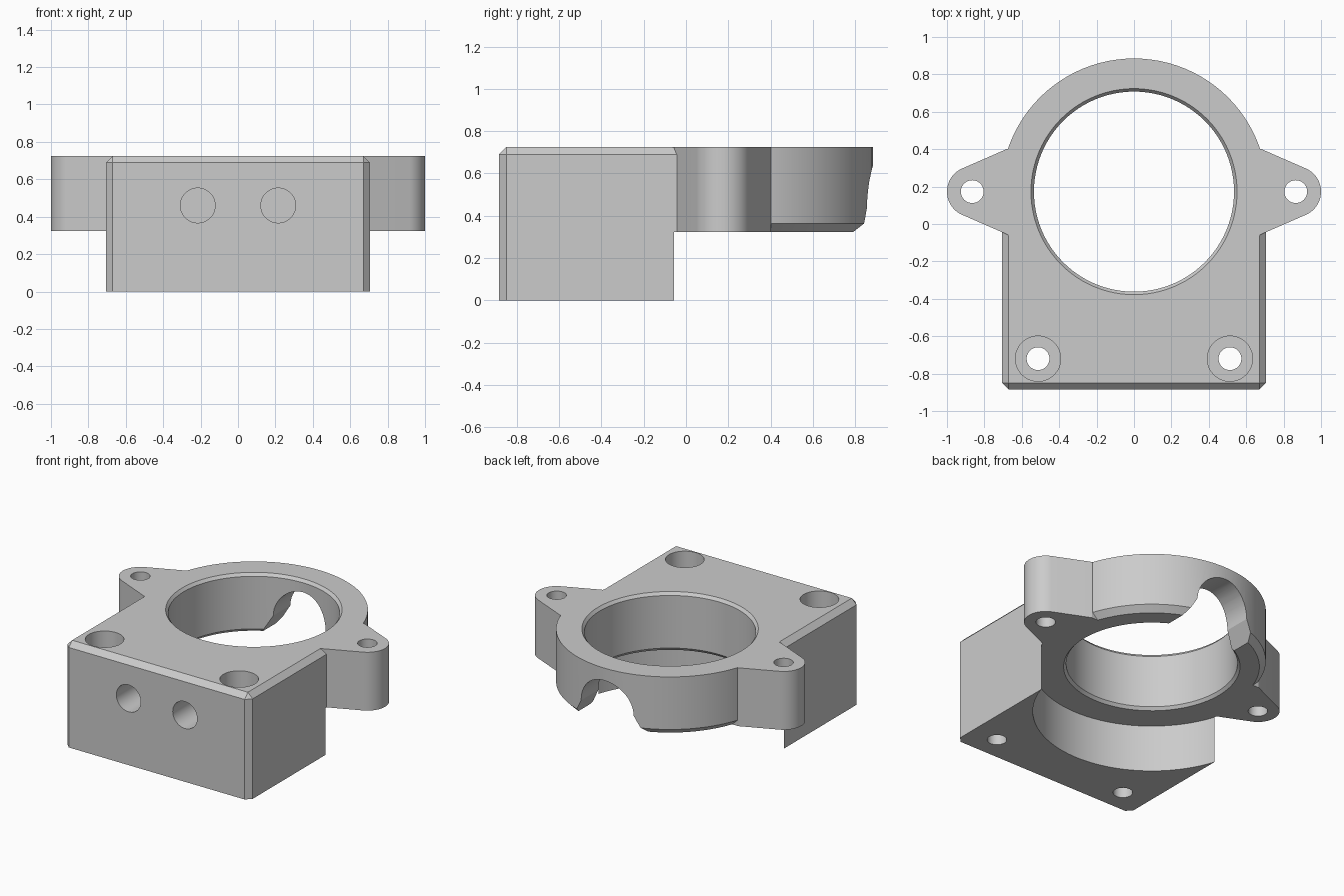
import bpy, bmesh
from math import sin, cos, pi, radians
from mathutils import Matrix

cube = bpy.data.objects.get("Cube")
if cube:
    bpy.data.objects.remove(cube, do_unlink=True)

TOP, RING_BASE = 0.725, 0.323      # heights of the ring
CY = 0.173                         # y of the ring axis
FRONT, HALF, CHAMFER = -0.885, 0.706, 0.036


def make_object(name, bm):
    bmesh.ops.recalc_face_normals(bm, faces=bm.faces)
    mesh = bpy.data.meshes.new(name)
    bm.to_mesh(mesh)
    bm.free()
    obj = bpy.data.objects.new(name, mesh)
    bpy.context.collection.objects.link(obj)
    return obj


def prism(name, points, low, high, along_y=False):
    """Extrude a 2D outline along z, or an x-z outline along y."""
    bm = bmesh.new()
    place = (lambda p, h: (p[0], h, p[1])) if along_y else (lambda p, h: (p[0], p[1], h))
    face = bm.faces.new([bm.verts.new(place(p, low)) for p in points])
    new = bmesh.ops.extrude_face_region(bm, geom=[face])["geom"]
    shift = (0, high - low, 0) if along_y else (0, 0, high - low)
    bmesh.ops.translate(bm, vec=shift, verts=[v for v in new if isinstance(v, bmesh.types.BMVert)])
    return make_object(name, bm)


def lathe(name, profile, x, y, steps=96):
    """Solid of revolution about a vertical axis from (radius, z) pairs."""
    bm = bmesh.new()
    rings = [[bm.verts.new((x + r * cos(2 * pi * i / steps), y + r * sin(2 * pi * i / steps), z))
              for i in range(steps)] for r, z in profile]
    for a, b in zip(rings, rings[1:]):
        for i in range(steps):
            j = (i + 1) % steps
            bm.faces.new((a[i], a[j], b[j], b[i]))
    bm.faces.new(rings[0])
    bm.faces.new(rings[-1])
    return make_object(name, bm)


def arc(cx, cy, r, start, end, steps):
    angles = [radians(start + (end - start) * i / steps) for i in range(steps + 1)]
    return [(cx + r * cos(a), cy + r * sin(a)) for a in angles]


def combine(target, other, operation):
    mod = target.modifiers.new(operation, "BOOLEAN")
    mod.operation, mod.solver, mod.object = operation, "EXACT", other
    bpy.ops.object.select_all(action="DESELECT")
    bpy.context.view_layer.objects.active = target
    target.select_set(True)
    bpy.ops.object.modifier_apply(modifier=mod.name)
    bpy.data.objects.remove(other, do_unlink=True)


# Block with chamfered top and front corner edges
bm = bmesh.new()
bmesh.ops.create_cube(bm, size=1, matrix=Matrix.Translation((0, (FRONT + CY) / 2, TOP / 2))
                      @ Matrix.Diagonal((2 * HALF, CY - FRONT, TOP, 1)))


def is_chamfered(edge):
    a, b = (v.co for v in edge.verts)
    mid = (a + b) / 2
    at_top, at_front, at_side = mid.z > TOP - 0.01, mid.y < FRONT + 0.01, abs(mid.x) > HALF - 0.01
    return at_top + at_front + at_side == 2 and mid.y < CY - 0.01 and mid.z > 0.01


bmesh.ops.bevel(bm, geom=[e for e in bm.edges if is_chamfered(e)],
                offset=CHAMFER, segments=1, affect="EDGES")
body = make_object("bearing_mount", bm)

# Round clearance under the ring
combine(body, lathe("clearance_cutter", [(0.743, -0.1), (0.743, RING_BASE)], 0, CY), "DIFFERENCE")

# Ring with a chamfered lower edge
ring = [(0.672, RING_BASE), (0.712, RING_BASE + 0.04), (0.712, TOP)]
combine(body, lathe("ring", ring, 0, CY), "UNION")

# Both mounting ears as one plate
ear = [(0.68, CY - 0.228)] + arc(0.865, CY, 0.135, -66.4, 66.4, 24) + [(0.68, CY + 0.228)]
outline = ear + [(-x, y) for x, y in reversed(ear)]
combine(body, prism("ears", outline, RING_BASE, TOP), "UNION")

# Main bore, chamfered at both ends
bore = [(0.567, RING_BASE - 0.02), (0.535, RING_BASE + 0.02), (0.535, TOP - 0.02), (0.567, TOP + 0.02)]
combine(body, lathe("bore_cutter", bore, 0, CY), "DIFFERENCE")

# Arched notch with flared feet at the back
notch = arc(0, 0.44, 0.2, 0, 180, 24) + [(-0.29, 0.28), (0.29, 0.28)]
combine(body, prism("notch_cutter", notch, 0.55, 1.0, True), "DIFFERENCE")

# Ear holes, counterbored screw holes and blind front holes
for side in (-1, 1):
    ear_hole = [(0.061, 0.2), (0.061, 0.8)]
    screw_hole = [(0.061, -0.1), (0.061, 0.42), (0.121, 0.42), (0.121, 0.8)]
    combine(body, lathe("ear_hole_cutter", ear_hole, side * 0.865, CY, 40), "DIFFERENCE")
    combine(body, lathe("screw_hole_cutter", screw_hole, side * 0.513, -0.72, 48), "DIFFERENCE")
    circle = arc(side * 0.215, 0.46, 0.093, 0, 352.5, 47)
    combine(body, prism("front_hole_cutter", circle, FRONT - 0.1, FRONT + 0.4, True), "DIFFERENCE")

# Single grey material
grey = bpy.data.materials.new("plain_grey")
grey.use_nodes = True
color = (0.6, 0.6, 0.6, 1)
grey.diffuse_color = color
for node in grey.node_tree.nodes:
    if node.type == "BSDF_PRINCIPLED":
        node.inputs["Base Color"].default_value = color
body.data.materials.clear()
body.data.materials.append(grey)
for poly in body.data.polygons:
    poly.material_index = 0

bpy.ops.object.select_all(action="DESELECT")
bpy.context.view_layer.objects.active = body
body.select_set(True)
bpy.ops.object.shade_smooth_by_angle(angle=radians(20))
